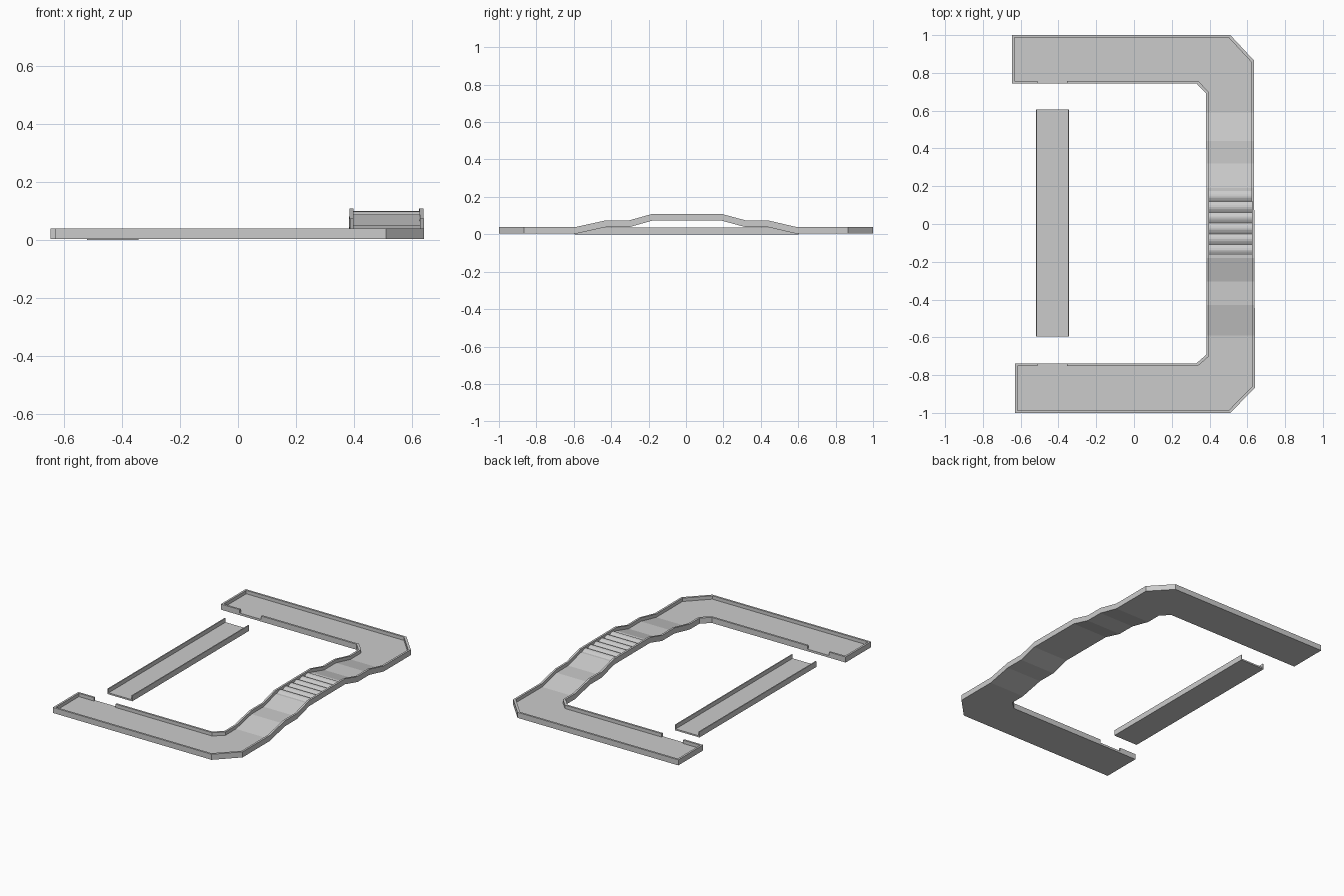
import bpy, bmesh
from math import sin, pi
from mathutils import Vector

if "Cube" in bpy.data.objects:
    bpy.data.objects.remove(bpy.data.objects["Cube"])

WALL_H = 0.036
FLOOR = 0.014
BASE = 0.003


def sweep(name, stations, wall):
    """Channel swept through stations: (outer xy, inner xy, base z, floor height, inner wall height)."""
    bm = bmesh.new()
    rings = []
    for outer, inner, z, floor, hi in stations:
        o, i = Vector(outer), Vector(inner)
        d = i - o
        d *= wall / max(abs(d.x), abs(d.y))
        h = WALL_H
        pts = [(o, 0), (o, h), (o + d, h), (o + d, floor),
               (i - d, floor), (i - d, hi), (i, hi), (i, 0)]
        rings.append([bm.verts.new((p.x, p.y, z + q)) for p, q in pts])
    for a, b in zip(rings, rings[1:]):
        for k in range(8):
            n = (k + 1) % 8
            bm.faces.new((a[k], a[n], b[n], b[k]))
    bm.faces.new(rings[0])
    bm.faces.new(rings[-1])
    bmesh.ops.remove_doubles(bm, verts=bm.verts, dist=1e-5)
    bmesh.ops.dissolve_degenerate(bm, edges=bm.edges, dist=1e-5)
    bmesh.ops.recalc_face_normals(bm, faces=bm.faces)
    me = bpy.data.meshes.new(name)
    bm.to_mesh(me)
    bm.free()
    ob = bpy.data.objects.new(name, me)
    bpy.context.collection.objects.link(ob)
    return ob


# Flat arms: end wall, notch in the inner wall, chamfered corner
def arm(name, s, x_end, x_out, x_in, y_in):
    st = []

    def flat(x, floor=FLOOR, hi=WALL_H):
        st.append(((x, s), (x, s * y_in), BASE, floor, hi))

    flat(x_end, WALL_H)
    flat(x_end + 0.013, WALL_H)
    flat(x_end + 0.013)
    flat(-0.51)
    flat(-0.51, hi=FLOOR)
    flat(-0.355, hi=FLOOR)
    flat(-0.355)
    st.append(((0.51, s), (0.33, s * y_in), BASE, FLOOR, WALL_H))
    st.append(((x_out, s * 0.867), (x_in, s * 0.69), BASE, FLOOR, WALL_H))
    st.append(((x_out, s * 0.59), (x_in, s * 0.59), BASE, FLOOR, WALL_H))
    return sweep(name, st, 0.013)


arm("front_arm", -1, -0.63, 0.64, 0.385, 0.738)
arm("back_arm", 1, -0.645, 0.634, 0.382, 0.745)

# Stepped bridge with a rippled crest
profile = [(-0.59, 0), (-0.43, 1), (-0.305, 1), (-0.18, 2)]
RIDGES, SEG = 6, 6
for k in range(RIDGES * SEG + 1):
    profile.append((-0.165 + 0.34 * k / (RIDGES * SEG), 2 + 1j * abs(sin(pi * k / SEG))))
profile += [(0.19, 2), (0.32, 1), (0.44, 1), (0.59, 0)]
bridge = []
for y, v in profile:
    v = complex(v)
    t = (y + 0.59) / 1.18
    bridge.append(((0.64 - 0.006 * t, y), (0.385 - 0.003 * t, y),
                   BASE + (WALL_H - 0.001) * v.real, FLOOR + 0.012 * v.imag, WALL_H))
sweep("rippled_bridge", bridge, 0.013)

# Loose straight channel, open at both ends
sweep("straight_channel",
      [((-0.52, y), (-0.343, y), 0, 0.01, WALL_H) for y in (-0.595, 0.605)], 0.007)
